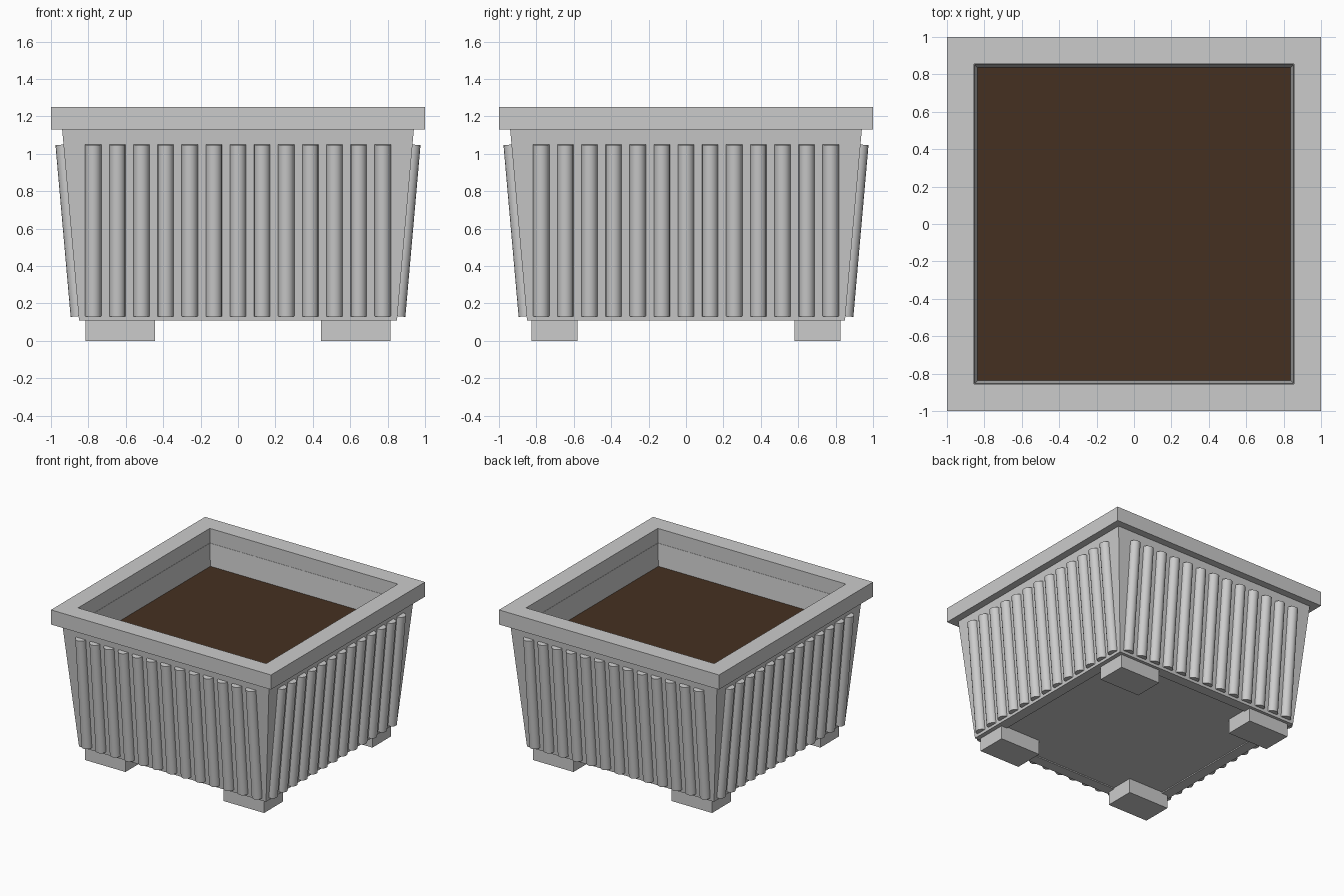
import bpy, bmesh
from math import pi, atan2, hypot
from mathutils import Matrix, Vector

if "Cube" in bpy.data.objects:
    bpy.data.objects.remove(bpy.data.objects["Cube"])


def add_object(name, bm, material=None):
    bmesh.ops.recalc_face_normals(bm, faces=bm.faces)
    mesh = bpy.data.meshes.new(name)
    bm.to_mesh(mesh)
    bm.free()
    obj = bpy.data.objects.new(name, mesh)
    bpy.context.collection.objects.link(obj)
    if material:
        mesh.materials.append(material)
    return obj


def square_ring(name, profile):
    """Sweep a closed (half width, z) profile around a square."""
    bm = bmesh.new()
    corners = [(1, 1), (-1, 1), (-1, -1), (1, -1)]
    loops = [[bm.verts.new((sx * h, sy * h, z)) for sx, sy in corners] for h, z in profile]
    for a, b in zip(loops, loops[1:] + loops[:1]):
        for i in range(4):
            j = (i + 1) % 4
            bm.faces.new((a[i], a[j], b[j], b[i]))
    return add_object(name, bm)


def box(name, centre, size, material=None):
    bm = bmesh.new()
    bmesh.ops.create_cube(bm, size=1, matrix=Matrix.Translation(centre) @ Matrix.Diagonal((*size, 1)))
    return add_object(name, bm, material)


# Tapered walls and overhanging rim
Z0, Z1 = 0.11, 1.13
H0, H1 = 0.85, 0.94
WALL = 0.087
square_ring("planter_walls", [(H0, Z0), (H1, Z1), (H1 - WALL, Z1), (H0 - WALL, Z0)])
square_ring("rim", [(1.0, Z1), (1.0, 1.25), (0.855, 1.25), (0.855, Z1)])

# Floor slab and soil
box("floor", (0, 0, 0.155), (1.53, 1.53, 0.07))
soil = bpy.data.materials.new("soil_brown")
soil.diffuse_color = (0.06, 0.03, 0.015, 1)
soil.use_nodes = True
soil.node_tree.nodes["Principled BSDF"].inputs["Base Color"].default_value = soil.diffuse_color
bm = bmesh.new()
bmesh.ops.create_grid(bm, x_segments=1, y_segments=1, size=0.84,
                      matrix=Matrix.Translation((0, 0, 0.95)))
add_object("soil", bm, soil)

# Round ribs leaning with each wall, half sunk into it
COUNT, SPAN, RADIUS = 13, 0.774, 0.043
tilt = atan2(H1 - H0, Z1 - Z0)
zb, zt = 0.132, 1.05
zm = (zb + zt) / 2
wall_y = H0 + (H1 - H0) * (zm - Z0) / (Z1 - Z0)
length = hypot(zt - zb, (zt - zb) * (H1 - H0) / (Z1 - Z0))
for side, name in enumerate(["front", "right", "back", "left"]):
    bm = bmesh.new()
    for i in range(COUNT):
        x = -SPAN + 2 * SPAN * i / (COUNT - 1)
        m = (Matrix.Rotation(side * pi / 2, 4, 'Z')
             @ Matrix.Translation((x, -wall_y, zm))
             @ Matrix.Rotation(tilt, 4, 'X'))
        bmesh.ops.create_cone(bm, cap_ends=True, segments=16, radius1=RADIUS,
                              radius2=RADIUS, depth=length, matrix=m)
    ribs = add_object(name + "_ribs", bm)
    bpy.ops.object.select_all(action='DESELECT')
    ribs.select_set(True)
    bpy.context.view_layer.objects.active = ribs
    bpy.ops.object.shade_smooth_by_angle()

# Four block feet
for sy, yname in ((-1, "front"), (1, "back")):
    for sx, xname in ((-1, "left"), (1, "right")):
        box(f"{yname}_{xname}_foot", Vector((sx * 0.63, sy * 0.703, 0.06)), (0.37, 0.245, 0.12))
